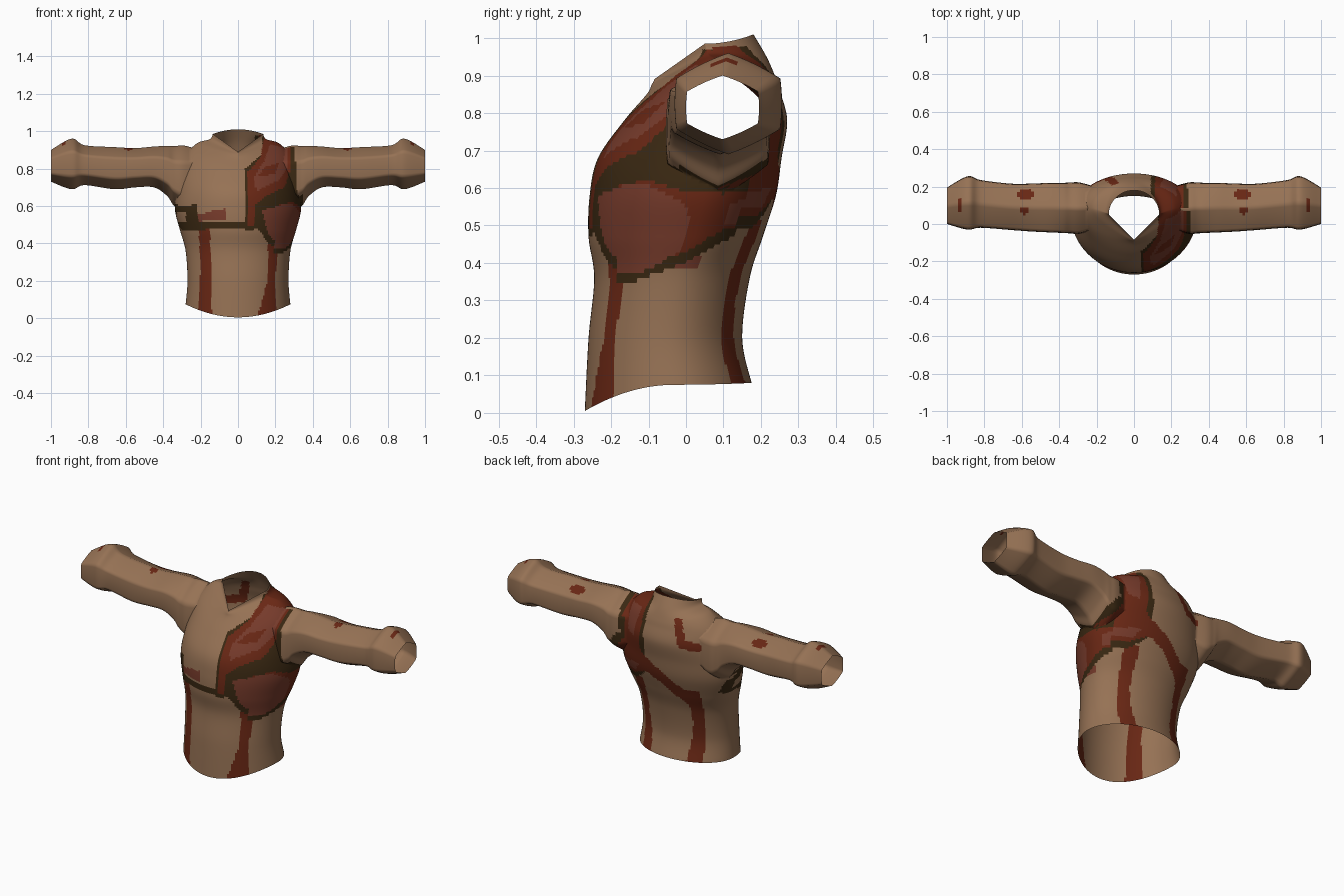
import bpy, bmesh, math
from mathutils import Vector

if "Cube" in bpy.data.objects:
    bpy.data.objects.remove(bpy.data.objects["Cube"])

# Flat colours; the last slot only tags closing faces that are removed later
COLOURS = {"tan_cloth": (.305, .168, .090), "dark_red": (.140, .020, .007),
           "muted_red": (.181, .043, .024), "dark_olive": (.042, .021, .006),
           "opening": (1, 1, 1)}
MATS = []
for name, rgb in COLOURS.items():
    m = bpy.data.materials.new(name)
    m.diffuse_color = (*rgb, 1)
    m.use_nodes = True
    m.node_tree.nodes["Principled BSDF"].inputs["Base Color"].default_value = m.diffuse_color
    MATS.append(m)
TAN, RED, MUTED, OLIVE, OPEN = range(5)


def catmull(rows, steps):
    """Smoothly interpolate rows of parameters."""
    rows = [Vector(r) for r in rows]
    out = []
    for i in range(len(rows) - 1):
        a, b = rows[max(i - 1, 0)], rows[i]
        c, d = rows[i + 1], rows[min(i + 2, len(rows) - 1)]
        for k in range(steps):
            t = k / steps
            out.append(b + (c - a) * (.5 * t) + (a * 2 - b * 5 + c * 4 - d) * (.5 * t * t)
                       + (b * 3 - a - c * 3 + d) * (.5 * t ** 3))
    return out + [rows[-1]]


def loft(name, rings):
    """Closed tube through rings of points, with fan caps tagged as openings."""
    bm = bmesh.new()
    vs = [[bm.verts.new(p) for p in r] for r in rings]
    n = len(vs[0])
    for a, b in zip(vs, vs[1:]):
        for i in range(n):
            j = (i + 1) % n
            bm.faces.new((a[i], a[j], b[j], b[i]))
    for ring in (vs[0], vs[-1]):
        c = bm.verts.new(sum((v.co for v in ring), Vector()) / n)
        for i in range(n):
            bm.faces.new((ring[i], ring[(i + 1) % n], c)).material_index = OPEN
    bmesh.ops.recalc_face_normals(bm, faces=bm.faces[:])
    me = bpy.data.meshes.new(name)
    bm.to_mesh(me)
    bm.free()
    for m in MATS:
        me.materials.append(m)
    ob = bpy.data.objects.new(name, me)
    bpy.context.collection.objects.link(ob)
    return ob


# Torso: half width, front y, back y, widest y, z at front / side / back, V amount
TORSO = [(.28, -.27, .175, -.03, .005, .075, .08, 0),
         (.27, -.26, .15, -.04, .2, .2, .2, 0),
         (.28, -.245, .17, -.02, .36, .36, .36, 0),
         (.31, -.26, .205, .02, .47, .47, .47, 0),
         (.337, -.257, .24, .05, .58, .58, .58, 0),
         (.33, -.235, .255, .07, .68, .68, .68, 0),
         (.31, -.165, .27, .08, .78, .78, .78, 0),
         (.285, -.105, .25, .085, .85, .865, .86, .1),
         (.22, -.092, .237, .085, .875, .935, .9, .5),
         (.15, -.087, .215, .06, .883, .958, .95, .9),
         (.135, -.085, .18, .05, .89, .985, 1.01, 1)]


def torso_ring(p, n=160):
    w, yf, yb, yc, zf, zs, zb, vee = p
    pts = []
    for i in range(n):
        t = 2 * math.pi * i / n
        s, c = math.sin(t), math.cos(t)
        v = 1 - abs(s)
        if c > 0:
            y = yc + (yf - yc) * (c * (1 - vee) + v * vee)
            z = zs + (zf - zs) * (c * c * (1 - vee) + v * vee)
        else:
            y, z = yc - (yb - yc) * c, zs + (zb - zs) * c * c
        pts.append((w * s, y, z))
    return pts


shirt = loft("shirt", [torso_ring(p) for p in catmull(TORSO, 10)])

# Sleeve: x, front y, back y, top z, bottom z
SLEEVE = [(.15, 0, .18, .88, .68), (.28, -.05, .22, .922, .58),
          (.34, -.05, .222, .92, .60), (.38, -.048, .22, .922, .655),
          (.45, -.045, .22, .918, .70), (.55, -.04, .216, .91, .70),
          (.66, -.032, .216, .915, .69), (.82, -.02, .235, .925, .712),
          (.89, -.03, .255, .96, .69), (1.0, 0, .195, .9, .73)]


def sleeve_ring(p, side, per=9):
    """Softened hexagon with a corner at the top and the bottom."""
    x, yf, yb, zt, zb = p
    cy, cz, ry, rz = (yf + yb) / 2, (zt + zb) / 2, (yb - yf) / 2, (zt - zb) / 2
    pts = []
    for i in range(6 * per):
        a = 2 * math.pi * i / (6 * per)
        k, f = divmod(i, per)
        f /= per
        a0, a1 = k * math.pi / 3, (k + 1) * math.pi / 3
        hy = (math.sin(a0) * (1 - f) + math.sin(a1) * f) / math.sin(math.pi / 3)
        hz = math.cos(a0) * (1 - f) + math.cos(a1) * f
        pts.append((side * x, cy + ry * (.75 * hy + .25 * math.sin(a)),
                    cz + rz * (.75 * hz + .25 * math.cos(a))))
    return pts


# Fuse both sleeves to the torso so the inside stays hollow
bpy.context.view_layer.objects.active = shirt
shirt.select_set(True)
for side in (-1, 1):
    sleeve = loft("sleeve", [sleeve_ring(p, side) for p in catmull(SLEEVE, 7)])
    mod = shirt.modifiers.new("join_sleeve", "BOOLEAN")
    mod.operation, mod.solver, mod.object = "UNION", "EXACT", sleeve
    bpy.ops.object.modifier_apply(modifier=mod.name)
    bpy.data.objects.remove(sleeve)

# Open the hem, the collar and the cuffs
bm = bmesh.new()
bm.from_mesh(shirt.data)
bmesh.ops.delete(bm, geom=[f for f in bm.faces if f.material_index == OPEN], context="FACES")
bm.normal_update()


def inside(u, v, poly):
    hit = False
    for (a, b), (c, d) in zip(poly, poly[1:] + poly[:1]):
        if (b > v) != (d > v) and u < a + (v - b) * (c - a) / (d - b):
            hit = not hit
    return hit


def paint(view, colour, poly):
    """Colour the torso faces on one side of the shirt that lie in an outline."""
    for f in bm.faces:
        c, n = f.calc_center_median(), f.normal
        if abs(c.x) > .345 or (abs(c.x) > .31 and c.z > .7):
            continue
        seen = {"front": c.y < .07 and n.y < .3, "back": c.y > .07 and n.y > -.3,
                "right": n.x > .6 and c.z < .72, "left": n.x < -.6 and c.z < .72}[view]
        if seen and inside(c.y if view in ("right", "left") else c.x, c.z, poly):
            f.material_index = colour


# Vertical stripes, front and back
paint("front", RED, [(-.22, 0), (-.14, 0), (-.15, .5), (-.21, .5), (-.2, .25)])
paint("front", RED, [(.1, 0), (.21, 0), (.2, .2), (.21, .38), (.16, .4), (.16, .2)])
for s in (-1, 1):
    paint("back", RED, [(s * .1, 0), (s * .19, 0), (s * .19, .3), (s * .21, .52),
                        (s * .13, .52), (s * .14, .3)])
# Chest band on the left
paint("front", OLIVE, [(-.34, .61), (-.26, .59), (-.24, .52), (.05, .51), (.05, .485), (-.3, .47)])
paint("front", MUTED, [(-.26, .515), (-.06, .53), (-.06, .59), (-.16, .57), (-.26, .54)])
paint("left", OLIVE, [(-.2, .61), (.1, .58), (.12, .5), (-.2, .47)])
paint("left", TAN, [(-.12, .57), (.03, .56), (.04, .52), (-.12, .51)])
# Shoulder guard on the right
paint("front", OLIVE, [(.13, .97), (.3, .95), (.31, .8), (.32, .6), (.12, .6), (.12, .48),
                       (.04, .47), (.04, .8), (.13, .88)])
paint("front", RED, [(.14, .97), (.28, .95), (.285, .82), (.25, .7), (.16, .66), (.09, .6),
                     (.08, .49), (.05, .49), (.05, .78), (.12, .86)])
paint("front", MUTED, [(.17, .93), (.26, .91), (.27, .82), (.22, .74), (.1, .68), (.08, .75), (.14, .84)])
paint("front", RED, [(.1, .76), (.2, .77), (.22, .83), (.15, .81)])
# Pouch below the guard
paint("front", OLIVE, [(.1, .62), (.35, .66), (.35, .5), (.29, .4), (.24, .35), (.16, .4), (.11, .48)])
paint("front", MUTED, [(.13, .58), (.22, .6), (.35, .58), (.33, .48), (.29, .39), (.22, .385), (.16, .45)])
# Back strap with diagonal stripe and small curl
paint("back", RED, [(.14, .7), (-.02, .6), (-.2, .46), (-.2, .38), (-.13, .42), (0, .53), (.14, .6)])
paint("back", RED, [(-.08, .92), (-.12, .92), (-.16, .82), (-.25, .8), (-.25, .76), (-.13, .77)])
paint("back", OLIVE, [(.09, .98), (.3, .95), (.27, .75), (.35, .67), (.35, .48), (.2, .49), (.1, .56), (.09, .7)])
paint("back", RED, [(.11, .98), (.27, .95), (.24, .72), (.35, .6), (.35, .52), (.18, .53), (.05, .6), (.12, .7)])
paint("back", MUTED, [(.14, .92), (.23, .91), (.22, .78), (.16, .76)])
paint("back", MUTED, [(.14, .6), (.3, .59), (.32, .54), (.18, .55)])
# Side of the pouch and strap
paint("right", OLIVE, [(-.24, .68), (-.1, .7), (0, .64), (.1, .61), (.24, .67), (.25, .5),
                       (.1, .46), (0, .4), (-.18, .34), (-.26, .45)])
paint("right", RED, [(-.25, .6), (-.1, .62), (0, .59), (.1, .585), (.25, .6), (.24, .52),
                     (.1, .49), (0, .43), (-.18, .375), (-.25, .45)])
paint("right", MUTED, [(-.26, .6), (-.1, .61), (0, .56), (.01, .5), (-.02, .43), (-.1, .38),
                       (-.18, .375), (-.26, .45)])
paint("right", MUTED, [(.1, .5), (.24, .53), (.24, .585), (.12, .56)])
# Small marks on top of the sleeves
for f in bm.faces:
    c = f.calc_center_median()
    for x, y, rx, ry in ((.58, .16, .045, .03), (.59, .07, .025, .018), (.93, .1, .01, .03)):
        if c.z > .8 and ((abs(c.x) - x) / rx) ** 2 + ((c.y - y) / ry) ** 2 < 1:
            f.material_index = RED

bm.to_mesh(shirt.data)
bm.free()
shirt.data.materials.pop(index=OPEN)
bpy.data.materials.remove(MATS[OPEN])
bpy.ops.object.shade_smooth_by_angle(angle=math.radians(60))
